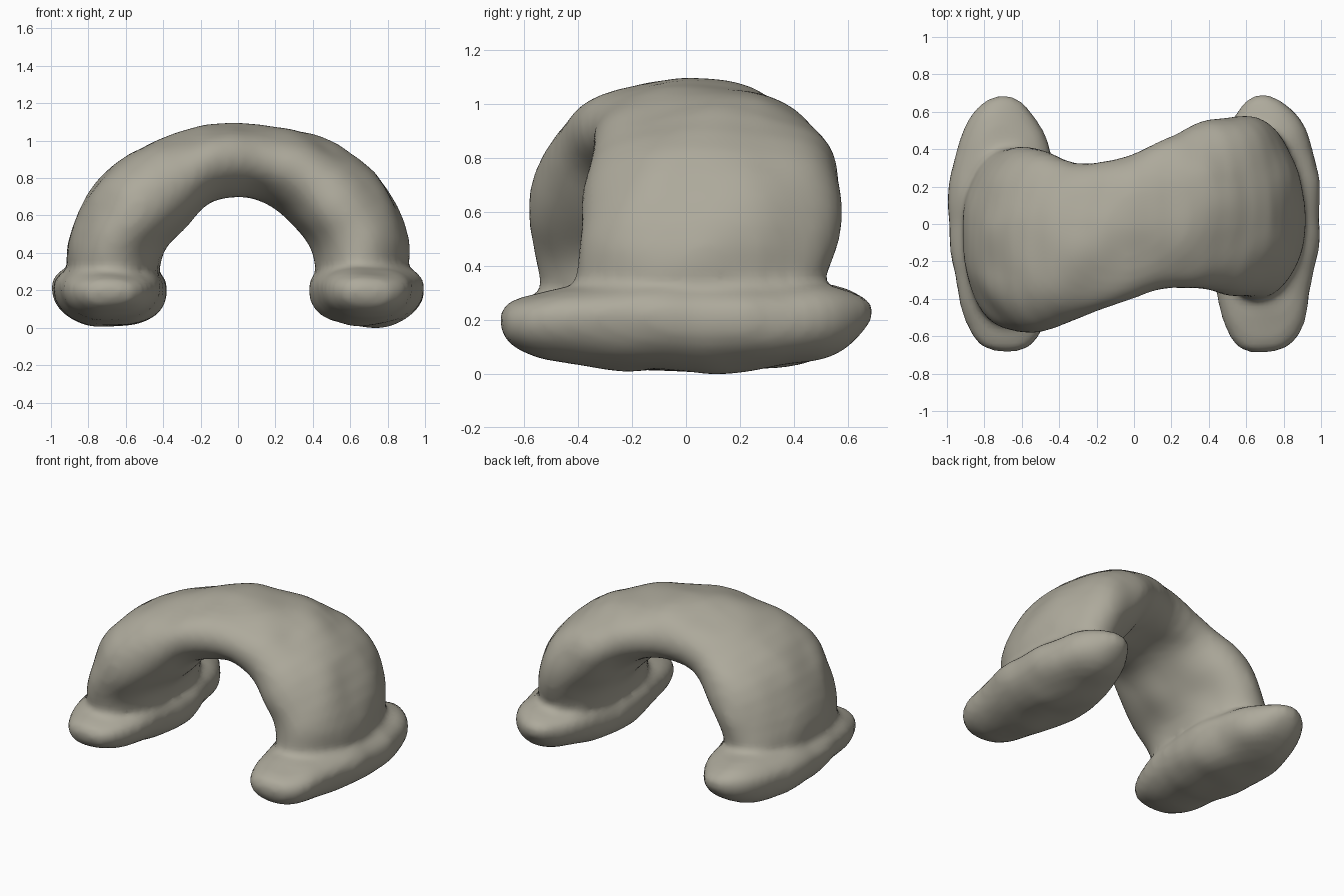
import bpy, bmesh, math

if "Cube" in bpy.data.objects:
    bpy.data.objects.remove(bpy.data.objects["Cube"])

N = 28


def super_pt(a, n):
    c, s = math.cos(a), math.sin(a)
    return (math.copysign(abs(c) ** (2 / n), c), math.copysign(abs(s) ** (2 / n), s))


def loft(bm, rings):
    loops = [[bm.verts.new(p) for p in r] for r in rings]
    for a, b in zip(loops, loops[1:]):
        for i in range(N):
            j = (i + 1) % N
            bm.faces.new((a[i], a[j], b[j], b[i]))
    bm.faces.new(loops[0][::-1])
    bm.faces.new(loops[-1])


bm = bmesh.new()

# Arch stations: outer x, z, inner x, z, front y, back y
arch = [
    (0.90, 0.16, 0.44, 0.16, -0.42, 0.50),
    (0.90, 0.32, 0.42, 0.32, -0.41, 0.51),
    (0.915, 0.46, 0.405, 0.40, -0.40, 0.54),
    (0.86, 0.66, 0.37, 0.47, -0.38, 0.57),
    (0.74, 0.83, 0.31, 0.54, -0.38, 0.58),
    (0.56, 0.97, 0.24, 0.63, -0.36, 0.56),
    (0.28, 1.07, 0.13, 0.69, -0.32, 0.47),
    (-0.03, 1.115, 0.0, 0.71, -0.39, 0.37),
    (-0.32, 1.04, -0.13, 0.69, -0.48, 0.31),
    (-0.59, 0.94, -0.22, 0.62, -0.55, 0.33),
    (-0.76, 0.79, -0.29, 0.54, -0.59, 0.40),
    (-0.86, 0.62, -0.36, 0.47, -0.59, 0.41),
    (-0.915, 0.44, -0.405, 0.40, -0.55, 0.40),
    (-0.91, 0.32, -0.42, 0.32, -0.53, 0.40),
    (-0.91, 0.16, -0.44, 0.16, -0.53, 0.40),
]
rings = []
for ox, oz, ix, iz, y0, y1 in arch:
    ring = []
    for i in range(N):
        u, v = super_pt(2 * math.pi * i / N, 2.1)
        t = (u + 1) / 2
        ring.append((ix + (ox - ix) * t, (y0 + y1) / 2 + (y1 - y0) / 2 * v, iz + (oz - iz) * t))
    rings.append(ring)
loft(bm, rings)

# Foot stations: y, inner x, outer x, bottom z, top z
foot = [
    (-0.685, 0.59, 0.78, 0.14, 0.24),
    (-0.62, 0.51, 0.88, 0.085, 0.275),
    (-0.45, 0.45, 0.93, 0.05, 0.32),
    (-0.20, 0.385, 0.98, 0.015, 0.35),
    (0.10, 0.38, 1.00, 0.0, 0.35),
    (0.35, 0.43, 0.98, 0.025, 0.35),
    (0.52, 0.50, 0.91, 0.055, 0.335),
    (0.62, 0.56, 0.84, 0.12, 0.295),
    (0.69, 0.63, 0.73, 0.20, 0.26),
]
for side in (1, -1):
    rings = []
    for y, x0, x1, lo, hi in foot:
        cz = lo + 0.6 * (hi - lo)
        ring = []
        for i in range(N):
            u, v = super_pt(2 * math.pi * i / N, 2.2)
            z = cz + v * ((hi - cz) if v > 0 else (cz - lo))
            ring.append((side * ((x0 + x1) / 2 + (x1 - x0) / 2 * u), y, z))
        rings.append(ring)
    loft(bm, rings)

bmesh.ops.recalc_face_normals(bm, faces=bm.faces)
mesh = bpy.data.meshes.new("rock_arch")
bm.to_mesh(mesh)
bm.free()
obj = bpy.data.objects.new("rock_arch", mesh)
bpy.context.collection.objects.link(obj)

# Stone colour
mat = bpy.data.materials.new("stone")
mat.diffuse_color = (0.235, 0.225, 0.185, 1)
mat.use_nodes = True
mat.node_tree.nodes["Principled BSDF"].inputs["Base Color"].default_value = mat.diffuse_color
mat.diffuse_color = (0.42, 0.40, 0.33, 1)
mat.use_nodes = True
mat.node_tree.nodes["Principled BSDF"].inputs["Base Color"].default_value = mat.diffuse_color
mesh.materials.append(mat)

# Fuse arch and feet, soften the joins, add gentle lumps
sub = obj.modifiers.new("round", 'SUBSURF')
sub.levels = sub.render_levels = 1
rem = obj.modifiers.new("fuse", 'REMESH')
rem.mode = 'VOXEL'
rem.voxel_size = 0.025
rem.use_smooth_shade = True
smo = obj.modifiers.new("soften", 'SMOOTH')
smo.factor = 0.5
smo.iterations = 5
tex = bpy.data.textures.new("lumps", 'CLOUDS')
tex.noise_scale = 0.25
tex.noise_depth = 0
dis = obj.modifiers.new("lumps", 'DISPLACE')
dis.texture = tex
dis.strength = 0.03
dis.mid_level = 0.35
